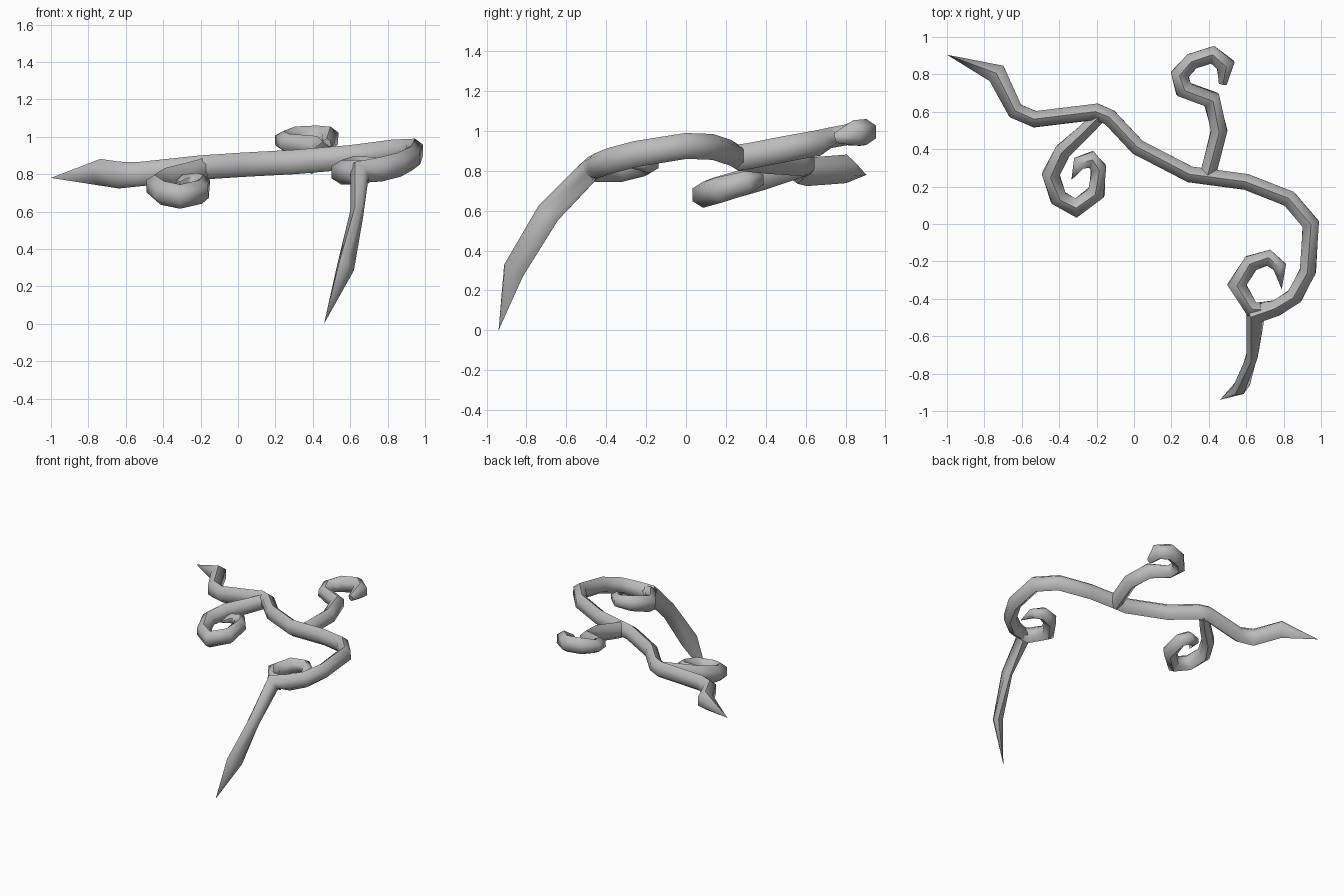
import bpy
import bmesh
from math import sin, cos, pi, radians
from mathutils import Vector

default_cube = bpy.data.objects.get("Cube")
if default_cube:
    bpy.data.objects.remove(default_cube, do_unlink=True)

SIDES = 6
HALF_WIDTH = .049
HALF_HEIGHT = .065
UP = Vector((0, 0, 1))

# Single stone grey for the whole vine
grey = bpy.data.materials.new("stone grey")
colour = (.5, .5, .5, 1)
grey.diffuse_color = colour
grey.use_nodes = True
shader = next(n for n in grey.node_tree.nodes if n.type == 'BSDF_PRINCIPLED')
shader.inputs["Base Color"].default_value = colour


def ring_frame(points, index):
    """Return mitred side and up axes of the cross-section at one path point."""
    here = points[index]
    before = points[max(index - 1, 0)]
    after = points[min(index + 1, len(points) - 1)]
    incoming = (here - before).normalized()
    outgoing = (after - here).normalized()
    tangent = (incoming + outgoing).normalized()
    side = tangent.cross(UP).normalized()
    up = side.cross(tangent).normalized()
    # Widen bends so that the branch keeps its thickness
    reference = outgoing if outgoing.length > 0 else incoming
    miter = min(1 / max(tangent.dot(reference), .1), 1.3)
    return side * miter, up


def make_branch(name, path):
    """Sweep an upright hexagon along (x, y, z, width, height) path points."""
    points = [Vector(p[:3]) for p in path]
    mesh = bpy.data.meshes.new(name)
    bm = bmesh.new()
    rings = []
    for index, (point, entry) in enumerate(zip(points, path)):
        width, height = entry[3:] if len(entry) > 3 else (1, 1)
        if width == 0:
            rings.append([bm.verts.new(point)])
            continue
        side, up = ring_frame(points, index)
        ring = []
        for k in range(SIDES):
            angle = 2 * pi * k / SIDES
            offset = side * sin(angle) * HALF_WIDTH * width
            offset += up * cos(angle) * HALF_HEIGHT * height
            ring.append(bm.verts.new(point + offset))
        rings.append(ring)

    # Skin neighbouring rings, closing to a point where a ring is one vertex
    for first, second in zip(rings, rings[1:]):
        for k in range(SIDES):
            n = (k + 1) % SIDES
            if len(first) == 1:
                bm.faces.new((first[0], second[n], second[k]))
            elif len(second) == 1:
                bm.faces.new((first[k], first[n], second[0]))
            else:
                bm.faces.new((first[k], first[n], second[n], second[k]))
    for ring in (rings[0], rings[-1]):
        if len(ring) > 1:
            bm.faces.new(ring)
    bmesh.ops.recalc_face_normals(bm, faces=bm.faces)
    bm.to_mesh(mesh)
    bm.free()

    mesh.materials.append(grey)
    branch = bpy.data.objects.new(name, mesh)
    bpy.context.collection.objects.link(branch)
    bpy.ops.object.select_all(action='DESELECT')
    branch.select_set(True)
    bpy.context.view_layer.objects.active = branch
    bpy.ops.object.shade_smooth_by_angle(angle=radians(60))
    return branch


# Main stem from the pointed left tip, round the bend, to the hanging spike
make_branch("main_stem", [
    (-1, .905, .78, 0, 0), (-.735, .805, .81, 1.2, 1.1),
    (-.635, .605, .795, 1, 1.1), (-.53, .56, .8), (-.2, .6, .835),
    (-.13, .57, .84), (.02, .41, .85), (.3, .265, .865), (.6, .225, .89),
    (.83, .135, .92), (.945, 0, .925), (.93, -.25, .885),
    (.86, -.385, .85), (.76, -.45, .825), (.65, -.475, .81, 1, 1),
    (.635, -.69, .59, .7, .95), (.575, -.865, .3, .8, 1),
    (.46, -.94, 0, 0, 0),
])

# Curled tendril beside the hanging spike
make_branch("front_tendril", [
    (.7, -.46, .81, .8, .9), (.63, -.455, .81, .9, 1), (.55, -.325, .81),
    (.625, -.21, .835, 1, .95), (.72, -.18, .84, .9, .8),
    (.78, -.23, .84, .8, .6), (.79, -.35, .83, 0, 0),
])

# Large drooping tendril under the left half of the stem
make_branch("left_tendril", [
    (-.17, .59, .83, .8, .9), (-.27, .49, .8, .9, .95), (-.38, .39, .77),
    (-.445, .265, .735), (-.405, .14, .7), (-.31, .085, .68),
    (-.2, .17, .705), (-.19, .3, .74, .9, .9), (-.23, .345, .755, .9, .8),
    (-.295, .325, .76, .8, .6), (-.335, .235, .75, 0, 0),
])

# Raised tendril curling at the back
make_branch("back_tendril", [
    (.39, .25, .865), (.41, .32, .875), (.455, .5, .91),
    (.415, .665, .94), (.265, .72, .965, 1, .8), (.245, .8, .98, 1, .8),
    (.31, .87, .99), (.42, .905, .995), (.49, .85, .99, 1, 1),
    (.475, .75, .965, .5, .4),
])
